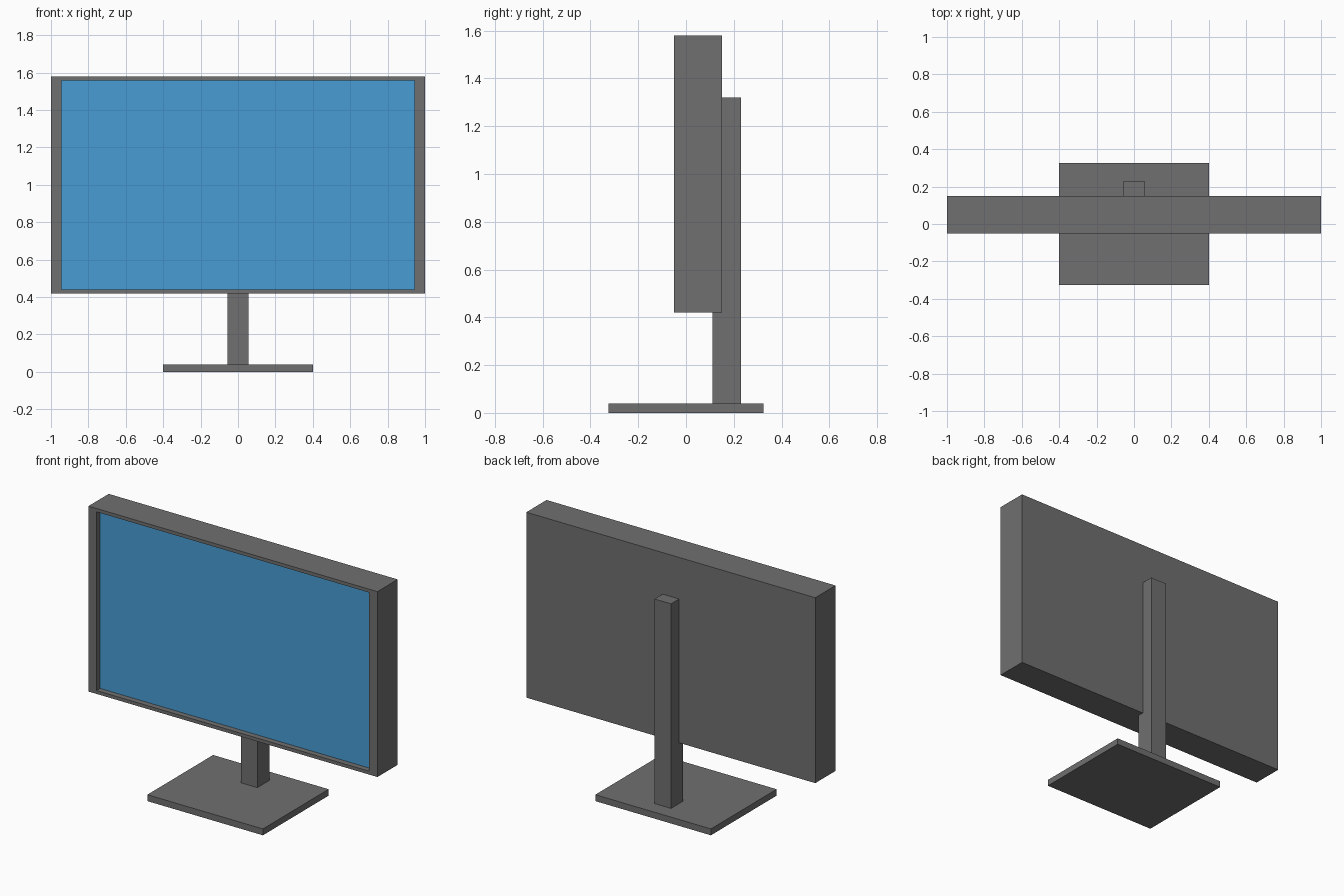
import bpy
import bmesh
from mathutils import Vector

old = bpy.data.objects.get("Cube")
if old:
    bpy.data.objects.remove(old, do_unlink=True)


def material(name, rgb):
    mat = bpy.data.materials.new(name)
    mat.use_nodes = True
    colour = (*rgb, 1.0)
    mat.diffuse_color = colour
    mat.node_tree.nodes["Principled BSDF"].inputs["Base Color"].default_value = colour
    return mat


grey = material("dark grey plastic", (0.16, 0.16, 0.16))
blue = material("screen blue", (0.065, 0.34, 0.66))


def new_box(low, high):
    """Box bmesh spanning two opposite corners."""
    low, high = Vector(low), Vector(high)
    bm = bmesh.new()
    bmesh.ops.create_cube(bm, size=1)
    bmesh.ops.scale(bm, vec=high - low, verts=bm.verts)
    bmesh.ops.translate(bm, vec=(low + high) / 2, verts=bm.verts)
    return bm


def finish(bm, name, *mats):
    mesh = bpy.data.meshes.new(name)
    bm.normal_update()
    bm.to_mesh(mesh)
    bm.free()
    for mat in mats:
        mesh.materials.append(mat)
    obj = bpy.data.objects.new(name, mesh)
    bpy.context.collection.objects.link(obj)
    return obj


# Stand: flat foot and tall square post behind the display
finish(new_box((-0.4, -0.325, 0), (0.4, 0.325, 0.04)), "stand_base", grey)
finish(new_box((-0.057, 0.11, 0.04), (0.057, 0.23, 1.32)), "stand_post", grey)

# Display housing with a recessed screen in its front face
bm = new_box((-1, -0.05, 0.42), (1, 0.15, 1.58))
bm.normal_update()
front = next(f for f in bm.faces if f.normal.y < -0.9)
bmesh.ops.inset_region(bm, faces=[front], thickness=0.03)
for v in front.verts:
    v.co.x = 0.943 if v.co.x > 0 else -0.943
hole = bmesh.ops.extrude_face_region(bm, geom=[front])["geom"]
screen = next(g for g in hole if isinstance(g, bmesh.types.BMFace))
bmesh.ops.translate(bm, vec=(0, 0.035, 0), verts=screen.verts)
if front.is_valid:
    bmesh.ops.delete(bm, geom=[front], context="FACES_ONLY")
screen.material_index = 1
bmesh.ops.recalc_face_normals(bm, faces=bm.faces)
finish(bm, "display_housing", grey, blue)
